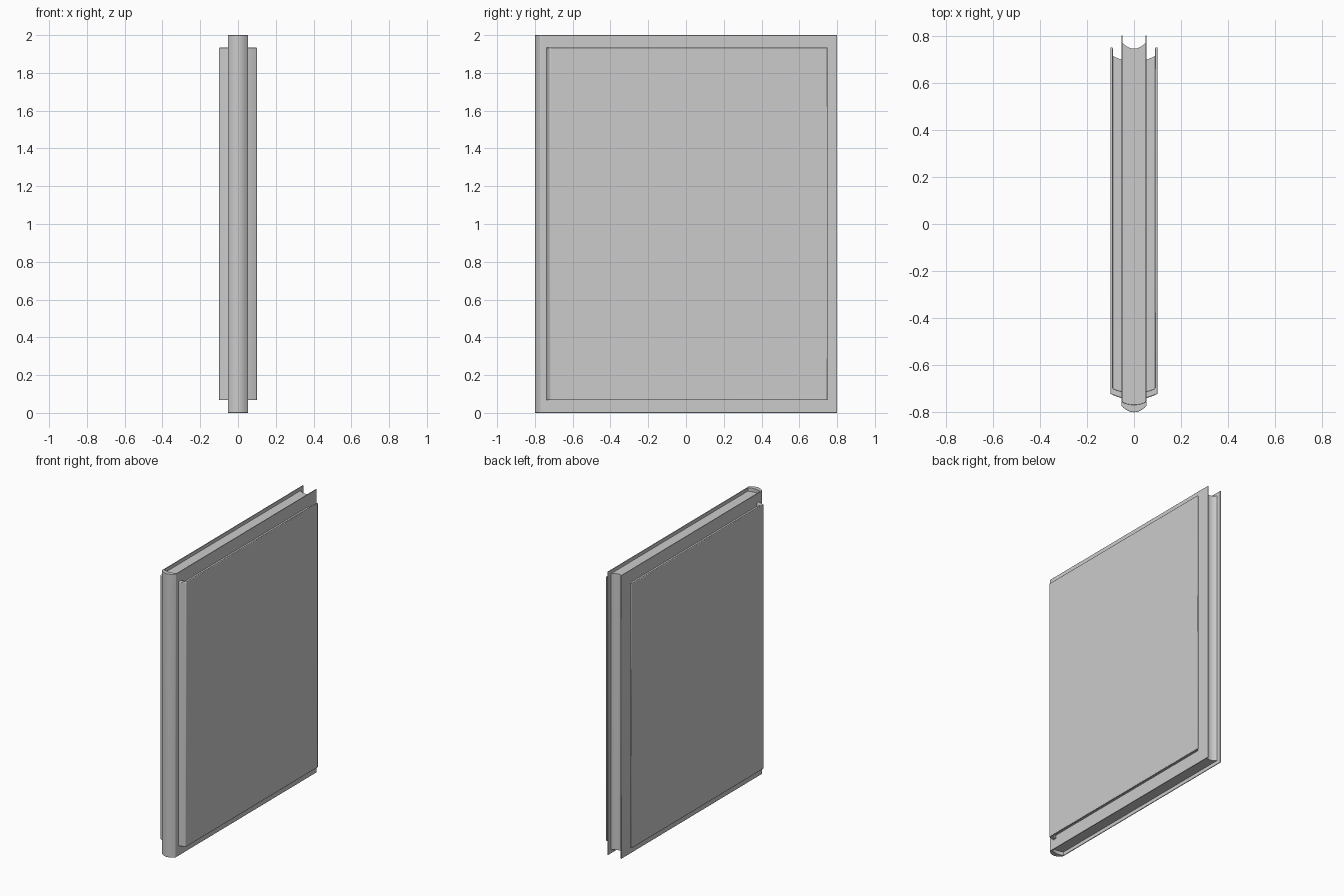
import bpy, bmesh

if "Cube" in bpy.data.objects:
    bpy.data.objects.remove(bpy.data.objects["Cube"])


def prism(name, outline, z0, z1, bevel=0.0):
    """Closed (x, y) outline extruded from z0 to z1."""
    bm = bmesh.new()
    face = bm.faces.new([bm.verts.new((x, y, z0)) for x, y in outline])
    top = bmesh.ops.extrude_face_region(bm, geom=[face])["geom"]
    bmesh.ops.translate(bm, vec=(0, 0, z1 - z0),
                        verts=[v for v in top if isinstance(v, bmesh.types.BMVert)])
    bmesh.ops.recalc_face_normals(bm, faces=bm.faces)
    mesh = bpy.data.meshes.new(name)
    bm.to_mesh(mesh)
    bm.free()
    ob = bpy.data.objects.new(name, mesh)
    bpy.context.collection.objects.link(ob)
    if bevel:
        mod = ob.modifiers.new("soft_edges", "BEVEL")
        mod.width = bevel
        mod.segments = 2
        mod.limit_method = "ANGLE"
    bpy.ops.object.select_all(action="DESELECT")
    ob.select_set(True)
    bpy.context.view_layer.objects.active = ob
    bpy.ops.object.shade_smooth_by_angle()
    return ob


def arc(half, edge_y, mid_y, n=10):
    """Shallow parabola from x = -half to x = +half."""
    ts = [-1 + 2 * i / n for i in range(n + 1)]
    return [(half * t, mid_y + (edge_y - mid_y) * t * t) for t in ts]


def book(prefix, half, t, front, spine, inner, fore, z0, z1, recess, bevel):
    # U-shaped cover: rounded spine plus two boards
    outer = arc(half, *spine)
    inside = arc(half - t, *inner)
    cover = outer + [(half, front), (half - t, front)] + inside[::-1]
    cover += [(-half + t, front), (-half, front)]
    prism(prefix + "_cover", cover, z0, z1, bevel)
    # page block with a hollow fore edge
    pages = inside + arc(half - t, *fore)[::-1]
    prism(prefix + "_pages", pages, z0 + recess, z1 - recess)


# tall thin book
book("tall_book", 0.054, 0.006, 0.80, (-0.772, -0.80), (-0.757, -0.768),
     (0.768, 0.745), 0.0, 2.0, 0.025, 0.0015)
# shorter thick book around it
book("thick_book", 0.10, 0.010, 0.75, (-0.722, -0.746), (-0.700, -0.718),
     (0.714, 0.69), 0.067, 1.935, 0.023, 0.004)
